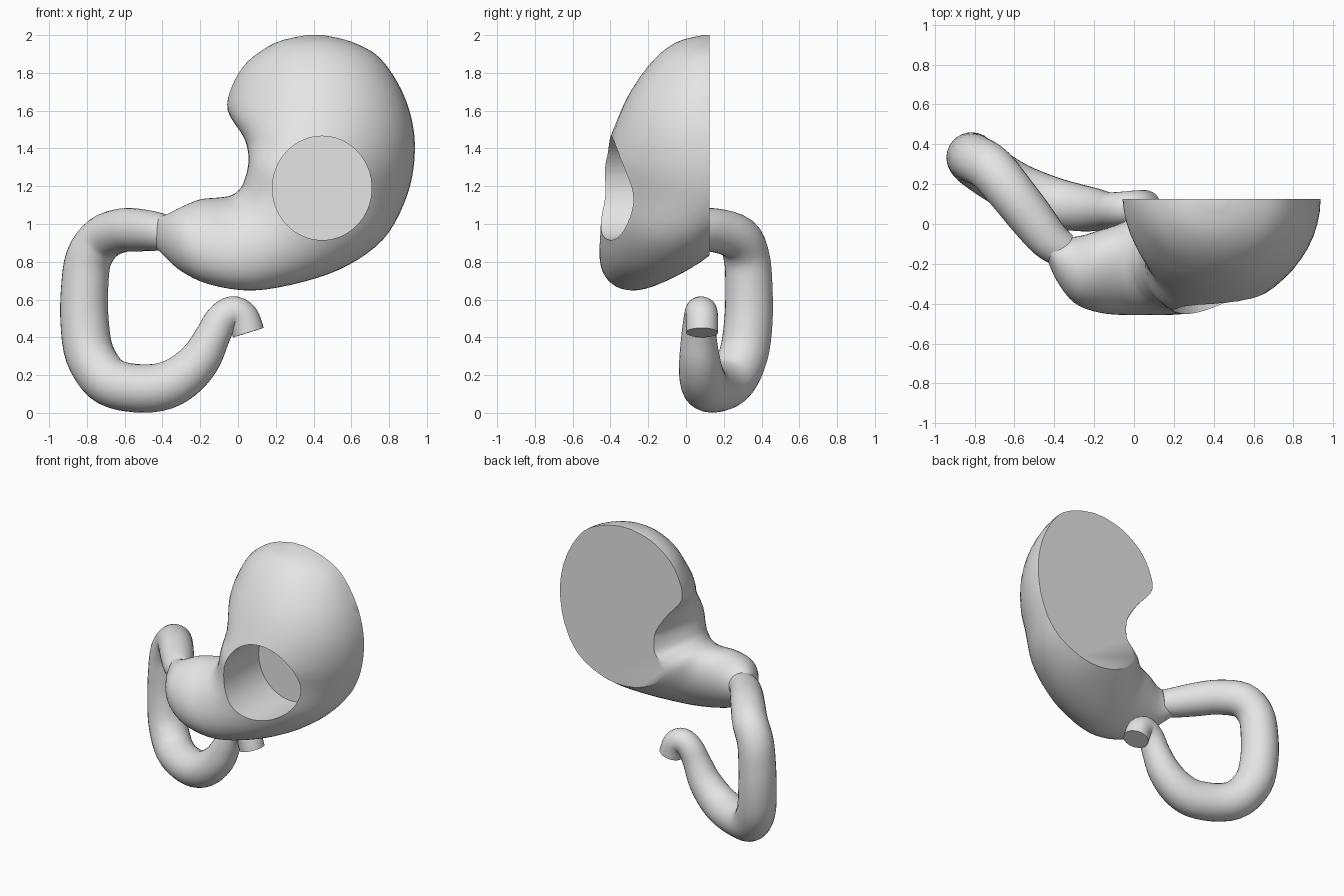
import bpy, bmesh, math
from mathutils import Vector

if "Cube" in bpy.data.objects:
    bpy.data.objects.remove(bpy.data.objects["Cube"])

grey = bpy.data.materials.new("plain_grey")
grey.diffuse_color = (0.78, 0.78, 0.78, 1)
grey.use_nodes = True
grey.node_tree.nodes["Principled BSDF"].inputs["Base Color"].default_value = grey.diffuse_color


def spline(keys, steps):
    """Catmull-Rom interpolation through tuples of numbers."""
    out, n = [], len(keys)
    for i in range(n - 1):
        p = [keys[max(0, min(n - 1, i + k))] for k in (-1, 0, 1, 2)]
        for s in range(steps):
            t = s / steps
            out.append([0.5 * (2 * b + (c - a) * t + (2 * a - 5 * b + 4 * c - d) * t * t
                               + (3 * b - a - 3 * c + d) * t ** 3) for a, b, c, d in zip(*p)])
    return out + [list(keys[-1])]


def loft(rings):
    """Closed skin over a row of equal rings, capped at both ends."""
    bm = bmesh.new()
    rows = [[bm.verts.new(p) for p in ring] for ring in rings]
    n = len(rows[0])
    for a, b in zip(rows, rows[1:]):
        for i in range(n):
            j = (i + 1) % n
            bm.faces.new((a[i], a[j], b[j], b[i]))
    bm.faces.new(rows[0][::-1])
    bm.faces.new(rows[-1])
    bmesh.ops.recalc_face_normals(bm, faces=bm.faces)
    return bm


def make_object(name, bm):
    mesh = bpy.data.meshes.new(name)
    bm.to_mesh(mesh)
    bm.free()
    mesh.materials.append(grey)
    obj = bpy.data.objects.new(name, mesh)
    bpy.context.collection.objects.link(obj)
    return obj


def activate(obj):
    bpy.ops.object.select_all(action='DESELECT')
    obj.select_set(True)
    bpy.context.view_layer.objects.active = obj


def smooth(obj, degrees):
    activate(obj)
    bpy.ops.object.shade_smooth_by_angle(angle=math.radians(degrees))


# Stomach sections: outer x, z; inner x, z; front y; back y; forward lean of inner side
sections = [
    (.45, 2.00, .36, 2.00, .09, .16, 0),
    (.60, 1.965, .20, 1.96, -.05, .30, 0),
    (.75, 1.88, .05, 1.86, -.18, .43, -.02),
    (.87, 1.70, -.035, 1.73, -.31, .56, -.05),
    (.93, 1.50, -.055, 1.60, -.37, .62, -.01),
    (.93, 1.30, .035, 1.45, -.335, .585, .17),
    (.88, 1.11, .055, 1.33, -.295, .505, .28),
    (.77, .92, .03, 1.22, -.35, .345, .18),
    (.58, .78, 0, 1.175, -.42, .23, .06),
    (.35, .695, -.04, 1.15, -.485, .09, -.06),
    (.08, .648, -.10, 1.14, -.51, -.05, -.12),
    (-.15, .68, -.20, 1.13, -.49, -.09, -.10),
    (-.30, .75, -.30, 1.09, -.41, -.08, -.03),
    (-.39, .83, -.38, 1.05, -.29, -.05, 0),
    (-.44, .88, -.43, 1.04, -.18, -.01, 0),
]
rings = []
for ax, az, bx, bz, yf, yb, lean in spline(sections, 4):
    mid = Vector(((ax + bx) / 2, (yf + yb - lean) / 2, (az + bz) / 2))
    half = Vector(((ax - bx) / 2, lean / 2, (az - bz) / 2))
    depth = Vector((0, (yb - yf) / 2, 0))
    rings.append([mid + half * math.cos(a) + depth * math.sin(a)
                  for a in (math.tau * i / 48 for i in range(48))])
bm = loft(rings)

# Flat back cut
cut = bmesh.ops.bisect_plane(bm, geom=bm.verts[:] + bm.edges[:] + bm.faces[:],
                             plane_co=(0, .125, 0), plane_no=(0, 1, 0), clear_outer=True)
bmesh.ops.edgeloop_fill(bm, edges=[e for e in cut["geom_cut"] if isinstance(e, bmesh.types.BMEdge)])
bmesh.ops.recalc_face_normals(bm, faces=bm.faces)
stomach = make_object("stomach", bm)

# Round blind recess in the front wall
circle = [(.445 + .263 * math.cos(math.tau * i / 64), 1.19 + .275 * math.sin(math.tau * i / 64))
          for i in range(64)]
cutter = make_object("recess_cutter", loft([[(x, y, z) for x, z in circle] for y in (-.8, -.02)]))
cutter.hide_render = True
mod = stomach.modifiers.new("recess", 'BOOLEAN')
mod.operation, mod.object, mod.solver = 'DIFFERENCE', cutter, 'EXACT'
activate(stomach)
bpy.ops.object.modifier_apply(modifier=mod.name)
bpy.data.objects.remove(cutter)
smooth(stomach, 35)

# Intestine path: x, y, z, radius
path = [
    (-.36, -.13, .95, .09), (-.43, -.075, .96, .102), (-.515, .03, .967, .112),
    (-.61, .15, .967, .116), (-.715, .275, .925, .12), (-.79, .322, .82, .122),
    (-.812, .333, .66, .125), (-.812, .33, .48, .128), (-.785, .305, .31, .13),
    (-.70, .245, .18, .13), (-.58, .175, .135, .128), (-.42, .112, .135, .127),
    (-.30, .085, .187, .12), (-.20, .072, .285, .108), (-.135, .068, .405, .093),
    (-.09, .073, .49, .087), (-.03, .08, .533, .085), (.025, .085, .505, .085),
    (.055, .085, .425, .085),
]
points = spline(path, 4)
centres = [Vector(p[:3]) for p in points]
rings, side = [], Vector((0, 0, 1))
for i, c in enumerate(centres):
    along = (centres[min(i + 1, len(centres) - 1)] - centres[max(i - 1, 0)]).normalized()
    side = (side - along * side.dot(along)).normalized()
    up = along.cross(side)
    r = points[i][3]
    rings.append([c + r * (side * math.cos(a) + up * math.sin(a))
                  for a in (math.tau * k / 28 for k in range(28))])
smooth(make_object("intestine", loft(rings)), 50)
